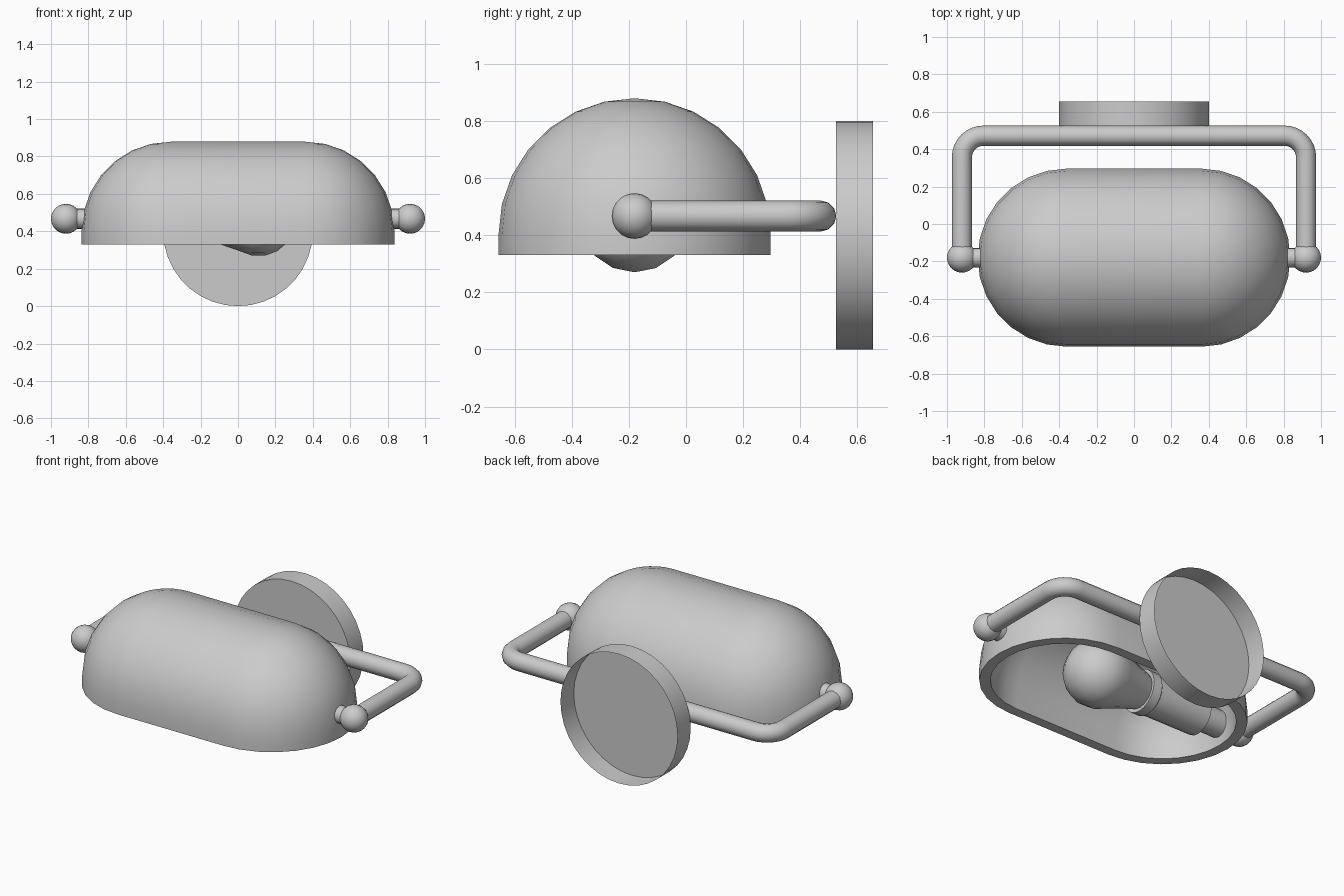
import bpy, bmesh, math
from mathutils import Vector

if "Cube" in bpy.data.objects:
    bpy.data.objects.remove(bpy.data.objects["Cube"])

AXIS_Y, AXIS_Z = -0.18, 0.467   # pivot line of the lamp, running along x


def finish(bm, name, angle=40, recalc=True):
    bmesh.ops.remove_doubles(bm, verts=bm.verts, dist=1e-5)
    if recalc:
        bmesh.ops.recalc_face_normals(bm, faces=bm.faces)
    mesh = bpy.data.meshes.new(name)
    bm.to_mesh(mesh)
    bm.free()
    obj = bpy.data.objects.new(name, mesh)
    bpy.context.collection.objects.link(obj)
    smooth(obj, angle)
    return obj


def smooth(obj, angle):
    bpy.ops.object.select_all(action='DESELECT')
    obj.select_set(True)
    bpy.context.view_layer.objects.active = obj
    bpy.ops.object.shade_smooth_by_angle(angle=math.radians(angle))


def bridge(bm, rings):
    # quads between consecutive closed rings of points
    rows = [[bm.verts.new(p) for p in ring] for ring in rings]
    for a, b in zip(rows, rows[1:]):
        n = len(a)
        for i in range(n):
            j = (i + 1) % n
            bm.faces.new((a[i], a[j], b[j], b[i]))


def lathe_x(name, profile, segs, angle=40):
    # revolve (x, radius) points around the pivot line
    bm = bmesh.new()
    turns = [2 * math.pi * i / segs for i in range(segs)]
    bridge(bm, [[(x, AXIS_Y + r * math.sin(t), AXIS_Z - r * math.cos(t)) for t in turns]
                for x, r in profile])
    return finish(bm, name, angle)


# shade: hollow capsule-shaped dome with a thick rim
def stadium(r, z, half=0.36, n=14):
    pts = []
    for side in (1, -1):
        for i in range(n + 1):
            t = math.radians(-90 + 180 * i / n)
            pts.append((side * (half + r * math.cos(t)), AXIS_Y + side * r * math.sin(t), z))
    return pts


def dome_profile(r, steps=7):
    arc = [math.pi / 2 * i / steps for i in range(steps + 1)]
    return [(r * math.sin(t), 0.403 + r * math.cos(t)) for t in arc] + [(r, 0.33)]


profile = dome_profile(0.476) + dome_profile(0.414)[::-1]
bm = bmesh.new()
bridge(bm, [stadium(r, z) for r, z in profile])
finish(bm, "shade")

# bulb
bulb = [(0.11 + 0.2 * math.cos(t), 0.2 * math.sin(t))
        for t in (math.radians(a) for a in range(0, 121, 20))]
lathe_x("bulb", bulb + [(-0.1, 0.135), (-0.22, 0.10), (-0.22, 0)], 16)

# socket with a lip and a narrow cap reaching the shade wall
lathe_x("bulb_socket", [(-0.24, 0), (-0.19, 0.115), (-0.19, 0.13), (-0.25, 0.13), (-0.26, 0.118),
                        (-0.62, 0.118), (-0.64, 0.08), (-0.79, 0.08), (-0.79, 0)], 20)

# bracket: bent tube
path, bend = [(-0.92, AXIS_Y)], 0.115
for side, start in ((-1, 180), (1, 90)):
    for i in range(9):
        t = math.radians(start - 90 * i / 8)
        path.append((side * (0.92 - bend) + bend * math.cos(t), 0.357 + bend * math.sin(t)))
path.append((0.92, AXIS_Y))
curve = bpy.data.curves.new("bracket_tube", 'CURVE')
curve.dimensions = '3D'
curve.bevel_depth = 0.054
curve.bevel_resolution = 4
curve.use_fill_caps = True
spline = curve.splines.new('POLY')
spline.points.add(len(path) - 1)
for point, (x, y) in zip(spline.points, path):
    point.co = (x, y, AXIS_Z, 1)
tube = bpy.data.objects.new("bracket_tube", curve)
bpy.context.collection.objects.link(tube)
bpy.ops.object.select_all(action='DESELECT')
tube.select_set(True)
bpy.context.view_layer.objects.active = tube
bpy.ops.object.convert(target='MESH')
smooth(bpy.context.view_layer.objects.active, 40)

# pivot balls and pins on both sides
for side, label in ((-1, "left"), (1, "right")):
    ball = [(side * (0.92 + 0.08 * math.cos(t)), 0.08 * math.sin(t))
            for t in (math.pi * i / 12 for i in range(13))]
    lathe_x("pivot_ball_" + label, ball, 20)
    lathe_x("pivot_pin_" + label, [(side * x, r) for x, r in
            ((0.79, 0), (0.79, 0.052), (0.89, 0.052), (0.89, 0))], 16)

# wall plate: closed front, open back
bm = bmesh.new()
turns = [2 * math.pi * i / 36 for i in range(36)]
bridge(bm, [[(r * math.sin(t), y, 0.4 - r * math.cos(t)) for t in turns]
            for y, r in ((0.525, 0), (0.525, 0.4), (0.655, 0.4))])
finish(bm, "wall_plate")
